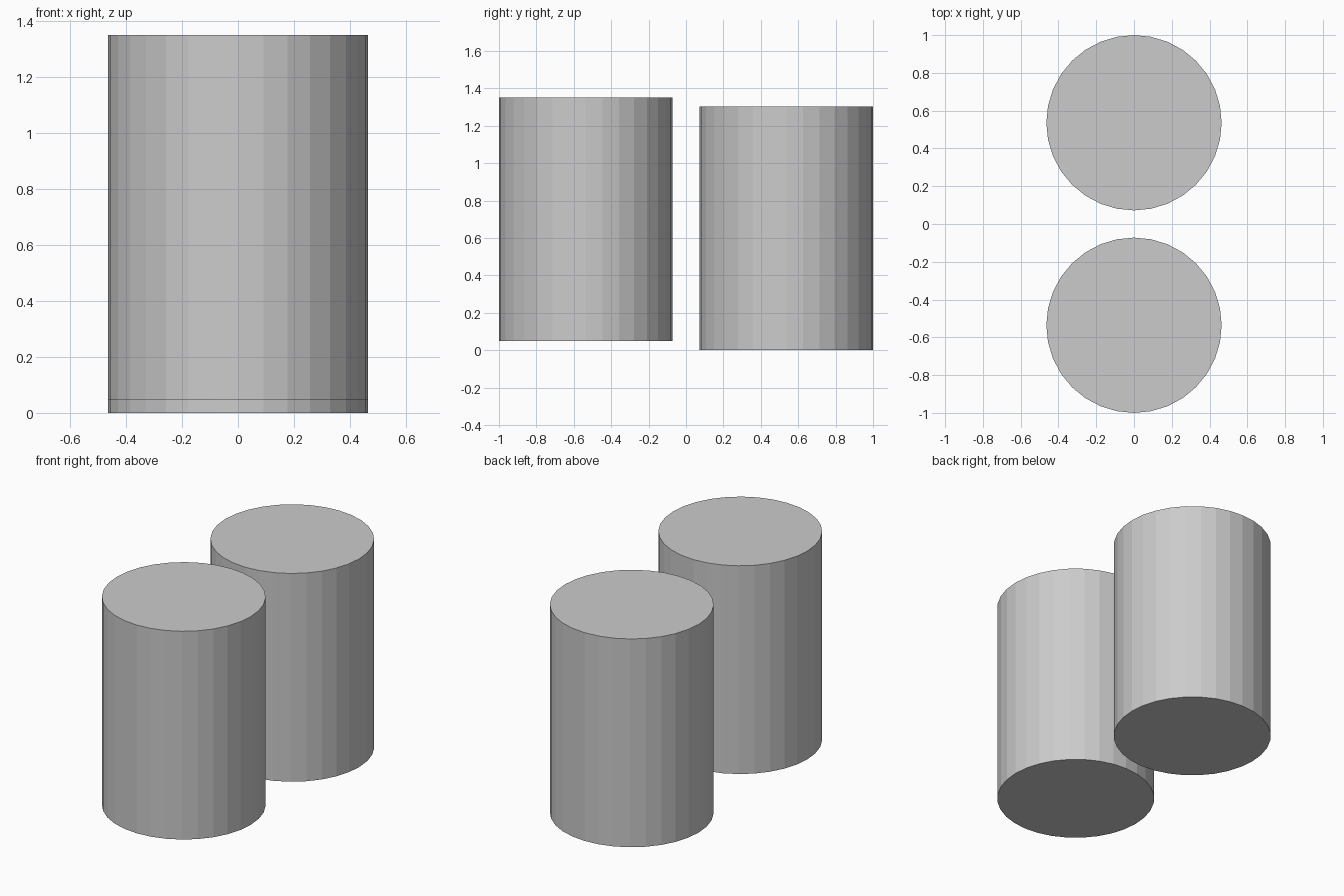
import bpy

if "Cube" in bpy.data.objects:
    bpy.data.objects.remove(bpy.data.objects["Cube"])

RADIUS = 0.464
HEIGHT = 1.302


def drum(name, y, base):
    """Flat-sided upright cylinder whose underside sits at z = base."""
    bpy.ops.mesh.primitive_cylinder_add(
        vertices=32, radius=RADIUS, depth=HEIGHT,
        location=(0, y, base + HEIGHT / 2))
    bpy.context.object.name = name


# Front cylinder floats slightly above the base plane, rear one stands on it
drum("front_cylinder", -0.536, 0.048)
drum("rear_cylinder", 0.536, 0.0)
